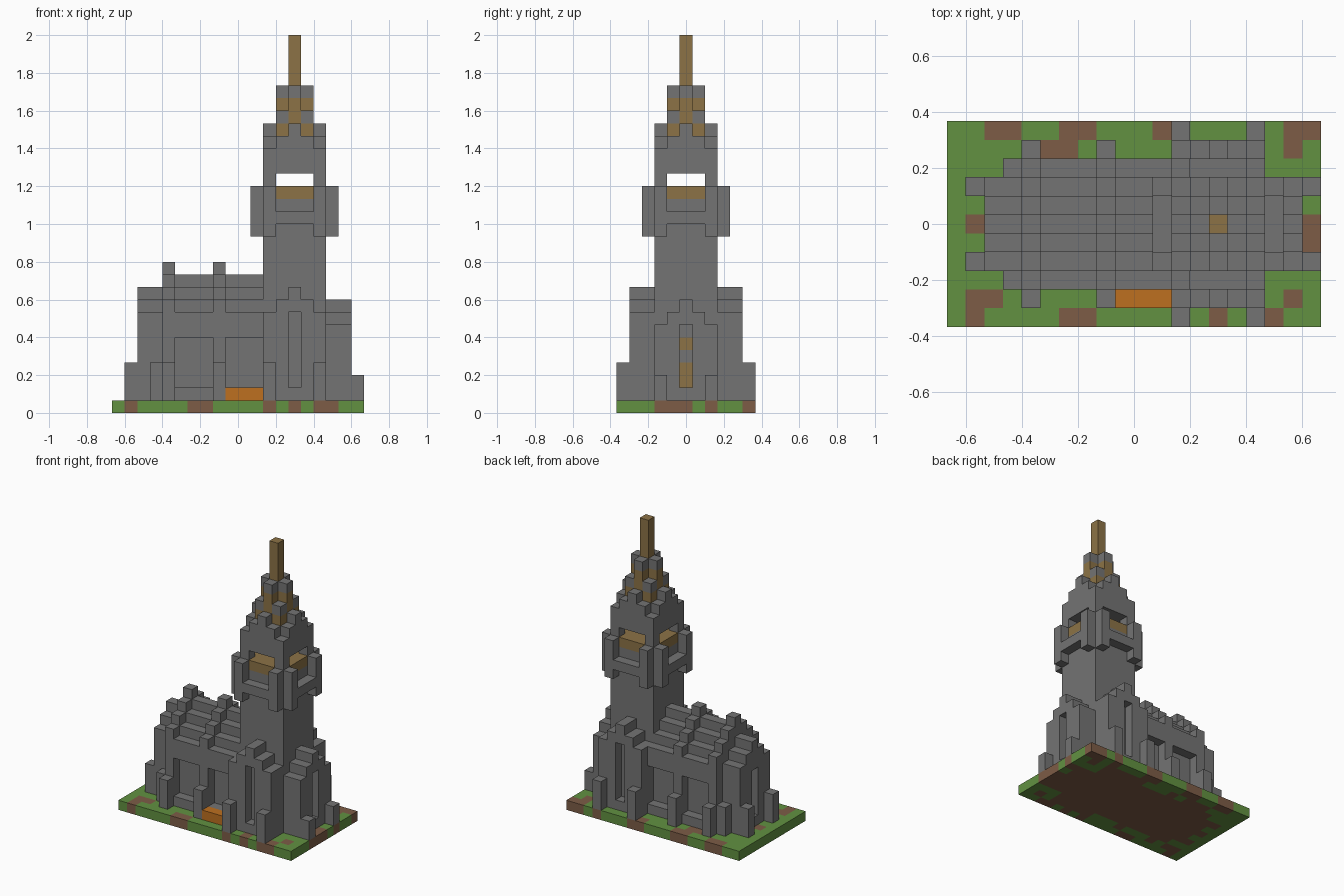
import bpy, bmesh
from mathutils import Vector

cube = bpy.data.objects.get("Cube")
if cube:
    bpy.data.objects.remove(cube, do_unlink=True)

UNIT = 1 / 15            # edge of one block
NX, NY = 20, 11          # ground size in blocks
CX, CY = 14, 5           # tower axis and centre row

COLOURS = {
    "stone_grey": (0.174, 0.174, 0.174),
    "grass_green": (0.122, 0.283, 0.053),
    "earth_brown": (0.205, 0.107, 0.061),
    "old_gold": (0.262, 0.171, 0.061),
    "orange": (0.51, 0.16, 0.014),
}
NAMES = list(COLOURS)
materials = []
for name, rgb in COLOURS.items():
    m = bpy.data.materials.new(name)
    m.use_nodes = True
    m.diffuse_color = (*rgb, 1)
    bsdf = m.node_tree.nodes["Principled BSDF"]
    bsdf.inputs["Base Color"].default_value = (*rgb, 1)
    bsdf.inputs["Roughness"].default_value = 0.9
    materials.append(m)

blocks = {}              # (x, y, z) -> (part, colour)


def box(part, xs, ys, zs, colour="stone_grey"):
    """Fill inclusive block ranges."""
    for x in range(xs[0], xs[1] + 1):
        for y in range(ys[0], ys[1] + 1):
            for z in range(zs[0], zs[1] + 1):
                blocks[x, y, z] = (part, colour)


def column(part, x, y, height):
    box(part, (x, x), (y, y), (1, height - 1))


def carve(xs, ys, zs):
    for x in range(xs[0], xs[1] + 1):
        for y in range(ys[0], ys[1] + 1):
            for z in range(zs[0], zs[1] + 1):
                blocks.pop((x, y, z), None)


# Nave: stepped roof with two raised ribs and a lower west end
for x in range(2, 12):
    ridge = 10 if x < 4 else 12 if x in (4, 8) else 11
    half = 2 if x < 4 else 3
    for d in range(-half, half + 1):
        column("nave", x, CY + d, ridge - abs(d))

# Nave windows and west slot
for y in (2, 8):
    for x in (5, 9):
        carve((x, x + 2), (y, y), (2, 5))
carve((2, 2), (CY, CY), (2, 6))

# Transepts on both sides of the tower, gabled with a tall slot
for side in (-1, 1):
    for dx in range(-2, 3):
        for reach in (3, 4):
            column("transept", CX + dx, CY + side * reach, 10 - abs(dx))
    y = CY + side * 4
    carve((CX, CX), (y, y), (2, 7))

# East wing with a glazed slot
for x in (17, 18):
    for d in range(-2, 3):
        column("east_wing", x, CY + d, 9 - abs(d))
carve((18, 18), (CY, CY), (2, 6))
for z in (2, 3, 5):
    box("east_window", (17, 17), (CY, CY), (z, z), "old_gold")

# Buttresses, mirrored front to back
for x, reach, height in ((1, 2, 4), (3, 3, 4), (4, 4, 4), (8, 4, 4),
                         (12, 5, 4), (16, 5, 4), (19, 2, 3)):
    for side in (-1, 1):
        column("buttresses", x, CY + side * reach, height)

# Tower shaft and its stepped cap
CAP = {(2, 2): 21, (1, 2): 22, (0, 2): 23, (1, 1): 24, (0, 1): 26, (0, 0): 26}
for dx in range(-2, 3):
    for dy in range(-2, 3):
        key = tuple(sorted((abs(dx), abs(dy))))
        column("tower", CX + dx, CY + dy, CAP[key])

# Open belfry with a gold sill
for dx in range(-2, 3):
    for dy in range(-2, 3):
        if abs(dx) + abs(dy) < 4:
            x, y = CX + dx, CY + dy
            carve((x, x), (y, y), (18, 18))
            box("belfry_sill", (x, x), (y, y), (17, 17), "old_gold")

# Gold bands in the cap, and the spire
for a in (-1, 1):
    for b in (-1, 1):
        box("cap_bands", (CX + a,) * 2, (CY + b,) * 2, (22, 22), "old_gold")
    box("cap_bands", (CX + a,) * 2, (CY, CY), (23, 24), "old_gold")
    box("cap_bands", (CX, CX), (CY + a,) * 2, (23, 24), "old_gold")
box("spire", (CX, CX), (CY, CY), (26, 29), "old_gold")

# Balcony rails and corner posts on all four sides
for side in (-3, 3):
    for d in range(-2, 3):
        zs = (14, 17) if abs(d) == 2 else (15, 15)
        box("balcony", (CX + d,) * 2, (CY + side,) * 2, zs)
        box("balcony", (CX + side,) * 2, (CY + d,) * 2, zs)

# Orange block by the front wall
box("orange_porch", (9, 11), (1, 1), (1, 1), "orange")

# Ground: earth under the walls and in scattered patches, grass elsewhere
PATCHES = {0: (1, 6, 7, 14, 17), 1: (1, 2, 18), 4: (19,), 5: (1, 19),
           9: (5, 6, 18), 10: (2, 3, 6, 7, 11, 18, 19)}
for x in range(NX):
    for y in range(NY):
        earth = blocks.get((x, y, 1), ("", ""))[1] == "stone_grey"
        earth = earth or x in PATCHES.get(y, ())
        box("ground", (x, x), (y, y), (0, 0),
            "earth_brown" if earth else "grass_green")

# Turn each part into a mesh of its exposed faces
DIRECTIONS = [Vector(v) for v in ((1, 0, 0), (0, 1, 0), (0, 0, 1))]


def build(part):
    bm = bmesh.new()
    corners = {}

    def corner(p):
        key = tuple(round(c) for c in p)
        if key not in corners:
            corners[key] = bm.verts.new(((key[0] - NX / 2) * UNIT,
                                         (key[1] - NY / 2) * UNIT,
                                         key[2] * UNIT))
        return corners[key]

    for pos, (owner, colour) in blocks.items():
        if owner != part:
            continue
        for axis in range(3):
            u, v = DIRECTIONS[(axis + 1) % 3], DIRECTIONS[(axis + 2) % 3]
            for sign in (-1, 1):
                n = DIRECTIONS[axis]
                if tuple(round(c) for c in Vector(pos) + n * sign) in blocks:
                    continue
                o = Vector(pos) + (n if sign > 0 else Vector())
                ring = [o, o + u, o + u + v, o + v]
                face = bm.faces.new([corner(p) for p in ring[::sign]])
                face.material_index = NAMES.index(colour)
    mesh = bpy.data.meshes.new(part)
    bm.to_mesh(mesh)
    bm.free()
    for m in materials:
        mesh.materials.append(m)
    bpy.context.collection.objects.link(bpy.data.objects.new(part, mesh))


for part in sorted({owner for owner, _ in blocks.values()}):
    build(part)
